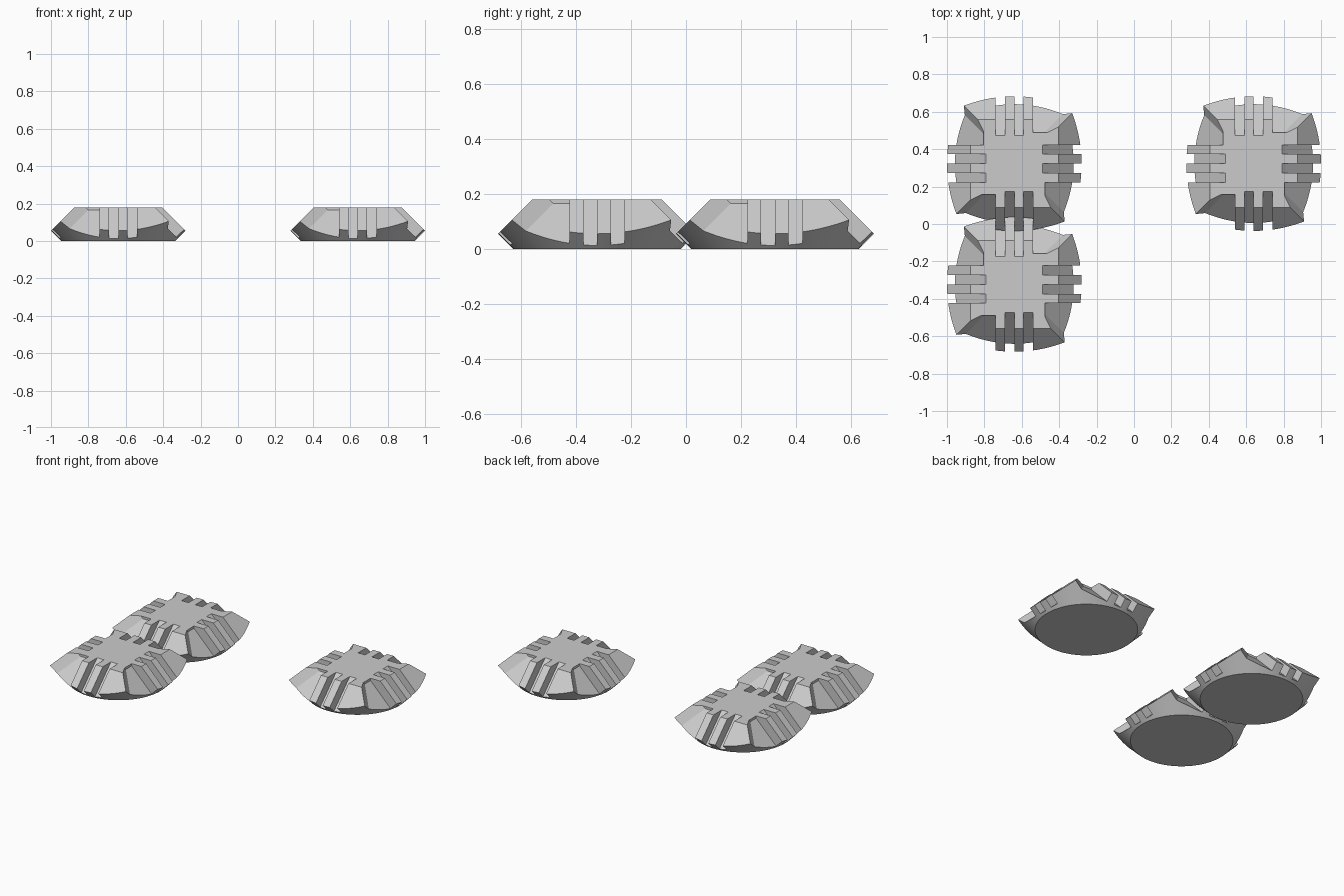
import bpy, bmesh
from math import radians
from mathutils import Vector, Matrix

if "Cube" in bpy.data.objects:
    bpy.data.objects.remove(bpy.data.objects["Cube"])

H = 0.18          # tile height
R = 0.305         # radius of the flat underside
TOP = 0.235       # half width of the top where the outer slopes begin
REC = 0.15        # half width of the top where the recesses begin
TURNS = [Matrix.Rotation(radians(90 * i), 3, 'Z') for i in range(4)]


def cut(bm, co, no):
    """Keep the part of a closed mesh behind a plane and cap the opening."""
    geom = bm.verts[:] + bm.edges[:] + bm.faces[:]
    res = bmesh.ops.bisect_plane(bm, geom=geom, dist=1e-6, plane_co=Vector(co),
                                 plane_no=Vector(no).normalized(), clear_outer=True)
    edges = [e for e in res['geom_cut'] if isinstance(e, bmesh.types.BMEdge) and e.is_boundary]
    if edges:
        bmesh.ops.edgeloop_fill(bm, edges=edges)


def finish(bm, name):
    bmesh.ops.recalc_face_normals(bm, faces=bm.faces[:])
    mesh = bpy.data.meshes.new(name)
    bm.to_mesh(mesh)
    bm.free()
    ob = bpy.data.objects.new(name, mesh)
    bpy.context.collection.objects.link(ob)
    return ob


def recess(x0, x1, planes):
    """Box at the front side, trimmed by planes, as a removal volume."""
    bm = bmesh.new()
    bmesh.ops.create_cube(bm, size=1, matrix=Matrix.Translation(((x0 + x1) / 2, -0.4, 0.1))
                          @ Matrix.Diagonal((x1 - x0, 0.8, 0.6, 1)))
    for co, no in planes:
        cut(bm, co, no)
    mesh = bpy.data.meshes.new("recess")
    bm.to_mesh(mesh)
    bm.free()
    return mesh


# Body: flaring round underside trimmed by four sloped sides
bm = bmesh.new()
bmesh.ops.create_cone(bm, cap_ends=True, segments=96, radius1=R, radius2=R + H, depth=H,
                      matrix=Matrix.Translation((0, 0, H / 2)))
for t in TURNS:
    cut(bm, t @ Vector((0, -TOP, H)), t @ Vector((0, -1, 1)))
tile = finish(bm, "tile_back_left")

# Cutters for one side: two grooves and a recessed half, repeated on four sides
slope = ((0, -REC, H), (0, 1, -1))
lip = ((0, -0.165, H), (0, 1, 0))
wall = ((-TOP, -0.195, H), (-1, 2, -1))
parts = [recess(-0.05, 0.0, [slope]),
         recess(0.05, 0.1, [slope]),
         recess(-0.7, -0.1, [slope, lip, wall])]
bm = bmesh.new()
for t in TURNS:
    for mesh in parts:
        start = len(bm.verts)
        bm.from_mesh(mesh)
        bm.verts.ensure_lookup_table()
        bmesh.ops.transform(bm, matrix=t.to_4x4(), verts=bm.verts[start:])
cutter = finish(bm, "recess_cutter")
cutter.hide_render = True
for mesh in parts:
    bpy.data.meshes.remove(mesh)

# Carve the recesses
mod = tile.modifiers.new("recesses", 'BOOLEAN')
mod.operation = 'DIFFERENCE'
mod.solver = 'EXACT'
mod.use_self = True
mod.object = cutter
deps = bpy.context.evaluated_depsgraph_get()
carved = bpy.data.meshes.new_from_object(tile.evaluated_get(deps))
tile.modifiers.clear()
tile.data = carved
bpy.data.objects.remove(cutter)

# Round underside is smooth, all bevelled edges stay sharp
carved.polygons.foreach_set("use_smooth", [True] * len(carved.polygons))
carved.set_sharp_from_angle(angle=radians(20))

# Three identical tiles
tile.location = (-0.64, 0.323, 0)
for name, x, y in (("tile_front_left", -0.64, -0.323), ("tile_back_right", 0.64, 0.323)):
    ob = bpy.data.objects.new(name, carved)
    ob.location = (x, y, 0)
    bpy.context.collection.objects.link(ob)
